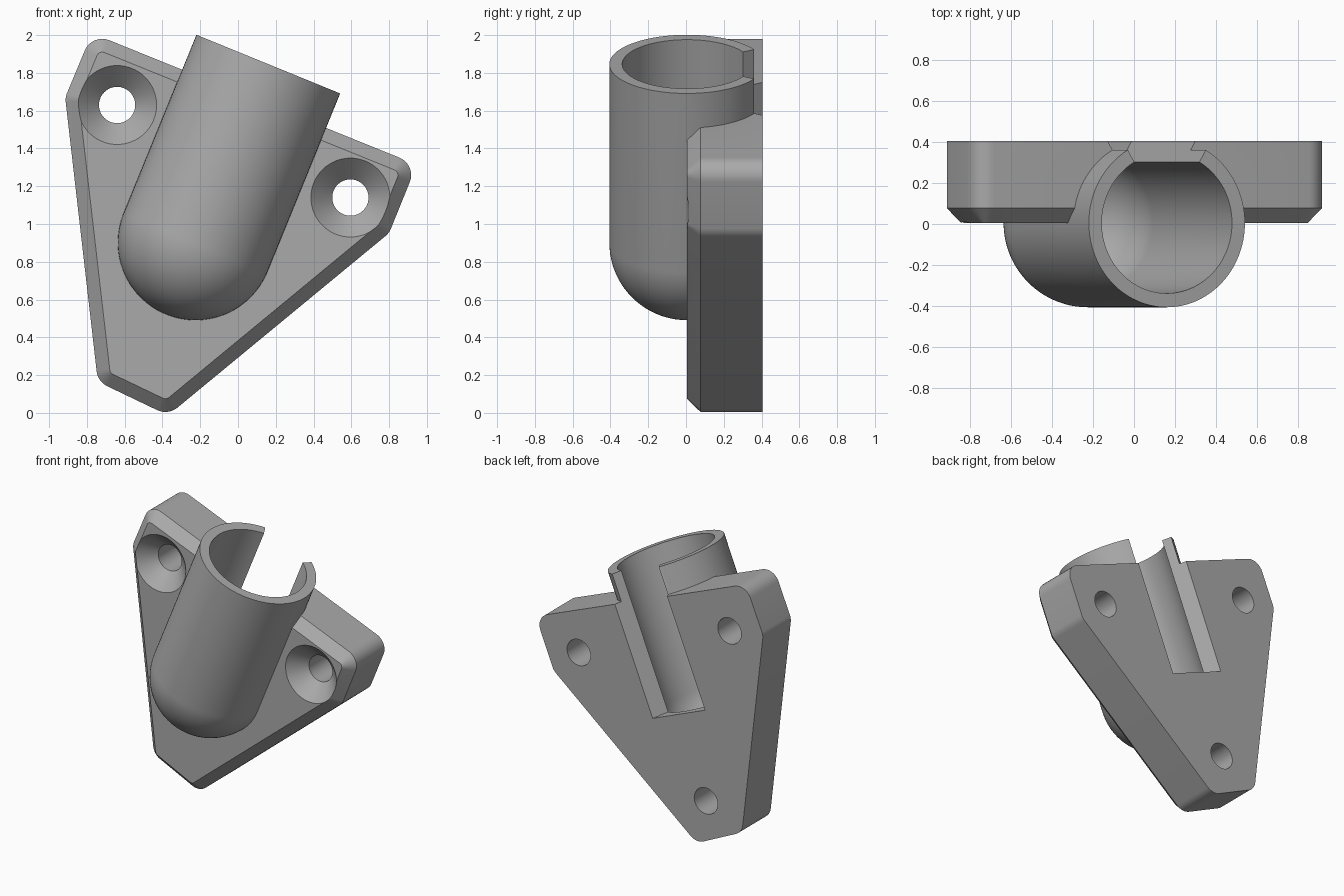
import bpy, bmesh, math
from mathutils import Matrix, Vector

if "Cube" in bpy.data.objects:
    bpy.data.objects.remove(bpy.data.objects["Cube"])

FRONT, BACK = 0.005, 0.405
TUBE_R, BORE_R, TUBE_LEN = 0.411, 0.343, 1.02
TUBE = Matrix.Translation((-0.225, FRONT, 0.902)) @ Matrix.Rotation(math.radians(22.2), 4, 'Y')

grey = bpy.data.materials.new("mid grey")
grey.use_nodes = True
grey.diffuse_color = (0.4, 0.4, 0.4, 1)
grey.node_tree.nodes["Principled BSDF"].inputs["Base Color"].default_value = (0.4, 0.4, 0.4, 1)


def finish(bm, name, matrix=Matrix()):
    bm.transform(matrix)
    bmesh.ops.recalc_face_normals(bm, faces=bm.faces)
    mesh = bpy.data.meshes.new(name)
    bm.to_mesh(mesh)
    bm.free()
    mesh.materials.append(grey)
    ob = bpy.data.objects.new(name, mesh)
    bpy.context.collection.objects.link(ob)
    return ob


def loft(loops, name, matrix=Matrix()):
    """Skin a stack of equal-length closed loops and cap both ends."""
    bm = bmesh.new()
    rings = [[bm.verts.new(p) for p in loop] for loop in loops]
    n = len(rings[0])
    for a, b in zip(rings, rings[1:]):
        for i in range(n):
            j = (i + 1) % n
            bm.faces.new((a[i], a[j], b[j], b[i]))
    bm.faces.new(rings[0])
    bm.faces.new(rings[-1])
    return finish(bm, name, matrix)


def lathe(profile, name, matrix, n=96):
    circle = [(math.cos(math.tau * i / n), math.sin(math.tau * i / n)) for i in range(n)]
    return loft([[(r * c, r * s, t) for c, s in circle] for r, t in profile], name, matrix)


def round_ended(r, length):
    """Profile of a rod with a hemispherical lower end."""
    arc = [math.radians(a) for a in range(3, 91, 3)]
    return [(r * math.sin(a), -r * math.cos(a)) for a in arc] + [(r, length)]


def rounded_outline(corners, inset, radius, y, steps=8):
    """Inset a counter-clockwise x-z polygon and round its corners."""
    loop = []
    for i, c in enumerate(corners):
        p, q, s = Vector(corners[i - 1]), Vector(c), Vector(corners[(i + 1) % len(corners)])
        d1, d2 = (q - p).normalized(), (s - q).normalized()
        n1, n2 = Vector((d1.y, -d1.x)), Vector((d2.y, -d2.x))
        centre = q - (n1 + n2) * ((inset + radius) / (1 + n1.dot(n2)))
        start = math.atan2(n1.y, n1.x)
        turn = math.atan2(n1.x * n2.y - n1.y * n2.x, n1.dot(n2))
        for k in range(steps + 1):
            a = start + turn * k / steps
            loop.append((centre.x + radius * math.cos(a), y, centre.y + radius * math.sin(a)))
    return loop


def boolean(target, other, operation):
    mod = target.modifiers.new(operation, 'BOOLEAN')
    mod.operation, mod.solver, mod.object = operation, 'EXACT', other
    bpy.context.view_layer.objects.active = target
    bpy.ops.object.modifier_apply(modifier=mod.name)
    bpy.data.objects.remove(other)


# Mounting plate with rounded corners and a chamfered front edge
corners = [(-0.37, -0.013), (0.80, 0.952), (0.947, 1.314),
           (-0.773, 2.01), (-0.915, 1.67), (-0.742, 0.165)]
bracket = loft([rounded_outline(corners, 0, 0.1, BACK),
                rounded_outline(corners, 0, 0.1, FRONT + 0.072),
                rounded_outline(corners, 0.07, 0.03, FRONT)], "wall_bracket")

# Leaning round-ended tube, flattened flush with the back of the plate
tube = lathe(round_ended(TUBE_R, TUBE_LEN), "tube", TUBE)
for v in tube.data.vertices:
    v.co.y = min(v.co.y, BACK - 0.001)
boolean(bracket, tube, 'UNION')

# Bore, open at the top
boolean(bracket, lathe(round_ended(BORE_R, TUBE_LEN + 0.3), "bore", TUBE), 'DIFFERENCE')

# Wedge-shaped slot through the back
w, h = 0.6 * math.tan(math.radians(30)), 0.6
slot = loft([[(0, 0, t), (w, h, t), (-w, h, t)] for t in (0, TUBE_LEN + 0.3)], "slot", TUBE)
boolean(bracket, slot, 'DIFFERENCE')

# Countersunk screw holes
for x, z in ((-0.64, 1.63), (0.595, 1.14), (-0.447, 0.32)):
    place = Matrix.Translation((x, FRONT, z)) @ Matrix.Rotation(-math.pi / 2, 4, 'X')
    hole = lathe([(0.209, -0.05), (0.209, 0), (0.096, 0.113), (0.096, 0.6)], "hole", place, 64)
    boolean(bracket, hole, 'DIFFERENCE')

bpy.ops.object.select_all(action='DESELECT')
bracket.select_set(True)
bpy.context.view_layer.objects.active = bracket
bpy.ops.object.shade_smooth_by_angle(angle=math.radians(25))
